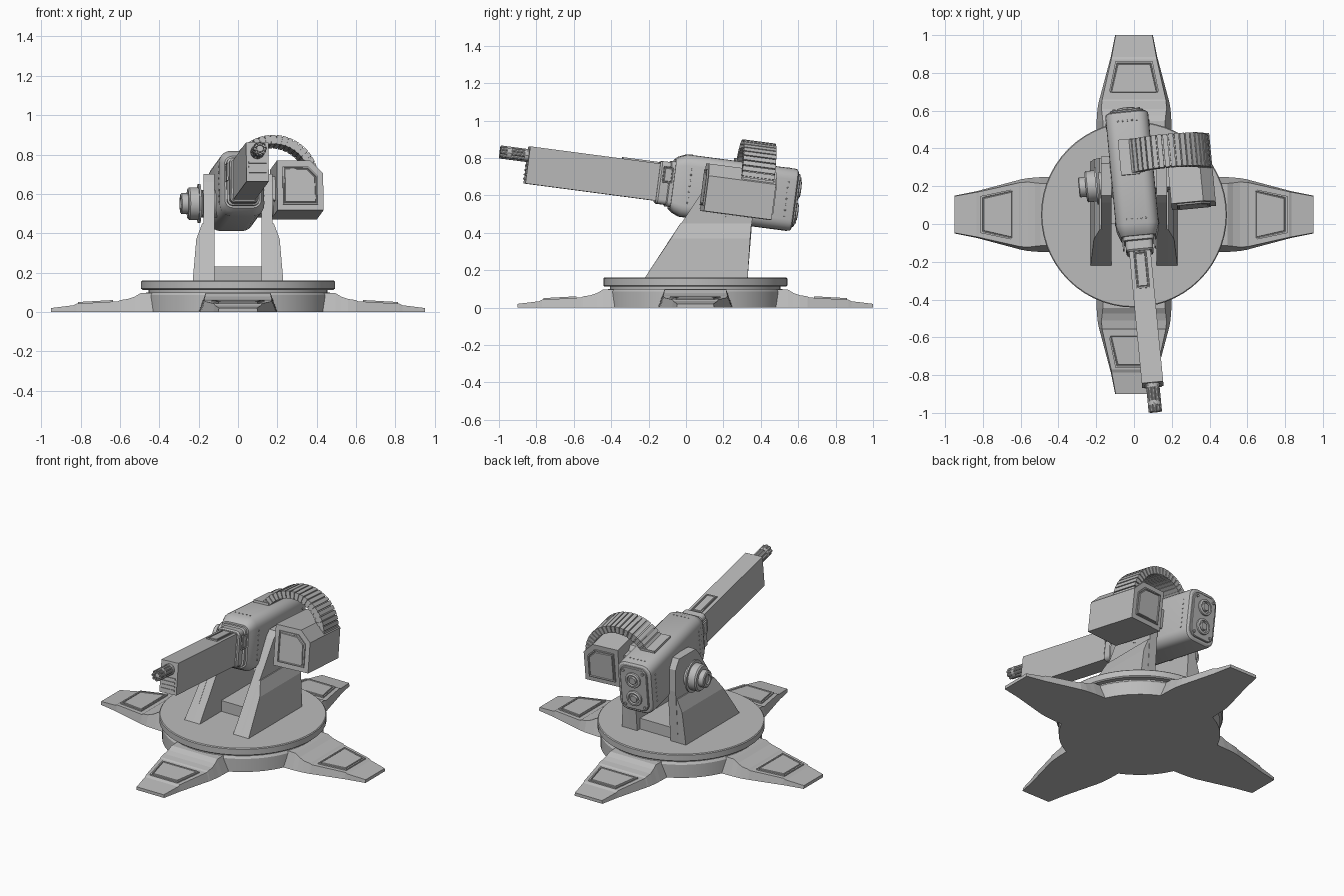
import bpy, bmesh, math
from math import cos, sin, pi, radians
from mathutils import Matrix, Vector

cube = bpy.data.objects.get("Cube")
if cube:
    bpy.data.objects.remove(cube, do_unlink=True)

grey = bpy.data.materials.new("plain_grey")
grey.use_nodes = True
grey.diffuse_color = (0.5, 0.5, 0.5, 1)
grey.node_tree.nodes["Principled BSDF"].inputs["Base Color"].default_value = (0.5, 0.5, 0.5, 1)

BASE = Matrix.Translation((0, 0.05, 0))
GUN = (Matrix.Translation((-0.005, 0.23, 0.62))
       @ Matrix.Rotation(radians(5.5), 4, 'Z') @ Matrix.Rotation(radians(-7.5), 4, 'X'))


def finish(name, bm, matrix=Matrix(), smooth=True):
    bmesh.ops.recalc_face_normals(bm, faces=bm.faces)
    mesh = bpy.data.meshes.new(name)
    bm.to_mesh(mesh)
    bm.free()
    mesh.materials.append(grey)
    ob = bpy.data.objects.new(name, mesh)
    ob.matrix_world = matrix
    bpy.context.collection.objects.link(ob)
    if smooth:
        bpy.ops.object.select_all(action='DESELECT')
        ob.select_set(True)
        bpy.context.view_layer.objects.active = ob
        bpy.ops.object.shade_smooth_by_angle(angle=radians(32))
    return ob


def loft(name, rings, matrix=Matrix(), smooth=True, closed=False):
    """Skin rings of points, capping the ends unless the rings close on themselves."""
    bm = bmesh.new()
    vs = [[bm.verts.new(p) for p in ring] for ring in rings]
    n = len(vs[0])
    pairs = list(zip(vs, vs[1:])) + ([(vs[-1], vs[0])] if closed else [])
    for a, b in pairs:
        for i in range(n):
            j = (i + 1) % n
            bm.faces.new((a[i], a[j], b[j], b[i]))
    if not closed:
        bm.faces.new(vs[0])
        bm.faces.new(vs[-1])
    return finish(name, bm, matrix, smooth)


def rounded(y, w, h, r, seg=5):
    """Rounded rectangle ring across the gun axis."""
    pts = []
    for k, (sx, sz) in enumerate([(1, 1), (-1, 1), (-1, -1), (1, -1)]):
        for i in range(seg + 1):
            a = pi / 2 * (k + i / seg)
            pts.append((sx * (w / 2 - r) + r * cos(a), y, sz * (h / 2 - r) + r * sin(a)))
    return pts


def turned(name, profile, axis, centre, matrix=Matrix(), n=32):
    """Solid of revolution from (radius, distance) pairs along an axis."""
    turn = {'X': Matrix.Rotation(pi / 2, 4, 'Y'), 'Y': Matrix.Rotation(-pi / 2, 4, 'X'),
            'Z': Matrix()}[axis]
    rings = [[(r * cos(2 * pi * i / n), r * sin(2 * pi * i / n), d) for i in range(n)]
             for r, d in profile]
    return loft(name, rings, matrix @ Matrix.Translation(centre) @ turn)


def box(name, lo, hi, matrix=Matrix()):
    rings = [[(lo[0], y, lo[2]), (hi[0], y, lo[2]), (hi[0], y, hi[2]), (lo[0], y, hi[2])]
             for y in (lo[1], hi[1])]
    return loft(name, rings, matrix, False)


def panel(name, pts, out, matrix, rim=0.012, lift=0.008):
    """Raised plate with a grooved border."""
    bm = bmesh.new()
    face = bm.faces.new([bm.verts.new(p) for p in pts])
    out = Vector(out)
    top = bmesh.ops.extrude_face_region(bm, geom=[face])["geom"]
    bmesh.ops.translate(bm, vec=out * lift, verts=[v for v in top if isinstance(v, bmesh.types.BMVert)])
    cap = next(f for f in top if isinstance(f, bmesh.types.BMFace))
    bmesh.ops.recalc_face_normals(bm, faces=bm.faces)
    for inset, shift in ((rim, 0), (0.003, -0.006), (0.004, 0), (0.003, 0.006)):
        bmesh.ops.inset_region(bm, faces=[cap], thickness=inset)
        bmesh.ops.translate(bm, vec=out * shift, verts=cap.verts)
    return finish(name, bm, matrix, False)


# Round base and turntable
turned("base_ring", [(0.475, 0), (0.475, 0.085), (0.465, 0.1), (0.455, 0.1), (0.455, 0.112),
                     (0.485, 0.112), (0.492, 0.118), (0.492, 0.155), (0.487, 0.16)], 'Z', (0, 0, 0), BASE, 56)

# Four splayed legs: distance, half width below, half width above, height
stations = [(0.42, 0.2, 0.165, 0.098), (0.495, 0.198, 0.165, 0.096), (0.525, 0.196, 0.168, 0.078),
            (0.56, 0.193, 0.172, 0.066), (0.6, 0.186, 0.17, 0.06), (0.61, 0.183, 0.168, 0.054),
            (0.82, 0.127, 0.121, 0.042), (0.835, 0.123, 0.118, 0.034), (0.95, 0.1, 0.097, 0.02)]
for i, side in enumerate(("left", "back", "right", "front")):
    m = BASE @ Matrix.Rotation(i * pi / 2, 4, 'Z')
    loft(side + "_leg", [[(d, -b, 0), (d, b, 0), (d, t, z), (d, -t, z)] for d, b, t, z in stations], m, False)
    panel(side + "_leg_panel", [(0.635, -0.135, 0.0525), (0.812, -0.098, 0.0425),
                                (0.812, 0.098, 0.0425), (0.635, 0.135, 0.0525)], (0, 0, 1), m)

# Mirrored support plates with wide feet
for side, s in (("left", 1), ("right", -1)):
    plate = [(-0.22, 0.16), (0.33, 0.16), (0.357, 0.5), (0.357, 0.64), (0.32, 0.7), (0.15, 0.7), (0.115, 0.66)]
    loft(side + "_support", [[(s * x, y, z) for y, z in plate] for x in (0.12, 0.175)], smooth=False)
    inner = [(-0.22, 0.16), (0.33, 0.16), (0.35, 0.45), (-0.03, 0.45)]
    outer = [(-0.22, 0.16), (0.33, 0.16), (0.343, 0.37), (-0.08, 0.37)]
    loft(side + "_support_foot", [[(s * 0.17, y, z) for y, z in inner], [(s * 0.182, y, z) for y, z in inner],
                                  [(s * (0.23 if z < 0.2 else 0.212), y, z) for y, z in outer]], smooth=False)
    turned(side + "_pivot_pin", [(0.07, -0.09), (0.07, 0.09)], 'X', (s * 0.09, 0, -0.07), GUN)
box("cross_block", (-0.12, 0.0, 0.16), (0.12, 0.3, 0.23))

# Pivot cap on the right side
turned("pivot_cap", [(0.1, -0.19), (0.1, -0.2), (0.083, -0.2), (0.083, -0.245), (0.075, -0.253), (0.053, -0.253),
                     (0.053, -0.285), (0.046, -0.29), (0.03, -0.29), (0.028, -0.282)],
       'X', (0, 0, -0.07), GUN)

# Gun housing, collar and barrel shroud
loft("housing", [rounded(*s) for s in [(-0.31, 0.185, 0.265, 0.04), (-0.29, 0.2, 0.3, 0.05),
     (-0.25, 0.228, 0.335, 0.06), (0.33, 0.228, 0.335, 0.06), (0.345, 0.222, 0.329, 0.057),
     (0.352, 0.2, 0.307, 0.046)]], GUN)
loft("collar", [rounded(*s) for s in [(-0.39, 0.13, 0.215, 0.02), (-0.38, 0.145, 0.23, 0.025),
     (-0.335, 0.145, 0.23, 0.025), (-0.33, 0.165, 0.245, 0.03), (-0.25, 0.165, 0.245, 0.03)]], GUN)
box("barrel_shroud", (-0.057, -1.095, -0.1), (0.057, -0.3, 0.1), GUN)
panel("shroud_hatch", [(-0.036, -0.59, 0.1), (0.036, -0.59, 0.1), (0.036, -0.395, 0.1), (-0.036, -0.395, 0.1)],
      (0, 0, 1), GUN, 0.008)
for side, s in (("left", 1), ("right", -1)):
    panel(side + "_collar_panel", [(s * 0.08, -0.372, 0.0), (s * 0.08, -0.315, 0.0),
                                   (s * 0.08, -0.315, 0.09), (s * 0.08, -0.372, 0.09)], (s, 0, 0), GUN, 0.006)
for i in range(4):
    z = -0.08 + i * 0.024
    box("front_slat_%d" % i, (-0.045, -1.101, z), (0.045, -1.09, z + 0.01), GUN)

# Clustered muzzle
turned("muzzle_core", [(0.017, -1.235), (0.017, -1.08)], 'Y', (0, 0, 0.05), GUN, 12)
for i in range(8):
    a = i * pi / 4
    turned("muzzle_tube_%d" % i, [(0.005, -1.23), (0.006, -1.247), (0.0105, -1.247), (0.0105, -1.08)], 'Y',
           (0.025 * cos(a), 0, 0.05 + 0.025 * sin(a)), GUN, 10)
for i, d in enumerate((-1.2, -1.105)):
    turned("muzzle_band_%d" % i, [(0.035, d - 0.012), (0.035, d + 0.012)], 'Y', (0, 0, 0.05), GUN, 20)

# Rear plate with two round ports
loft("rear_plate", [rounded(0.345, 0.18, 0.285, 0.045), rounded(0.36, 0.18, 0.285, 0.045),
                    rounded(0.364, 0.172, 0.277, 0.041)], GUN)
for i, z in enumerate((-0.062, 0.062)):
    turned("rear_port_%d" % i, [(0.05, 0.355), (0.05, 0.375), (0.044, 0.379), (0.036, 0.379), (0.034, 0.368),
                                (0.024, 0.368), (0.022, 0.38)], 'Y', (0, 0, z), GUN, 24)
    for s in (-1, 1):
        turned("rear_bolt", [(0.009, 0.355), (0.009, 0.371)], 'Y', (s * 0.065, 0, z * 1.85), GUN, 8)

# Rivet rows around the housing ends
for y in (-0.225, 0.3):
    for s in (-1, 1):
        for i in range(7):
            z = -0.09 + 0.03 * i
            turned("side_rivet", [(0.005, 0), (0.004, s * 0.003)], 'X', (s * 0.114, y, z), GUN, 6)
    for i in range(5):
        turned("top_rivet", [(0.005, 0), (0.004, 0.003)], 'Z', (-0.05 + 0.025 * i, y, 0.1675), GUN, 6)

# Ammunition box with a chamfered outer corner
section = [(0.19, -0.125), (0.425, -0.125), (0.425, 0.065), (0.36, 0.13), (0.19, 0.13)]
loft("ammo_box", [[(x, y, z) for x, z in section] for y in (-0.16, 0.205)], GUN, False)
mid = Vector((0.307, 0.0))
trim = [(mid.x + (x - mid.x) * 0.76, mid.y + (z - mid.y) * 0.76) for x, z in section]
for side, y, s in (("front", -0.16, -1), ("back", 0.205, 1)):
    panel(side + "_box_panel", [(x, y, z) for x, z in trim], (0, s, 0), GUN, 0.008)
box("box_bracket", (0.1, -0.06, -0.06), (0.2, 0.14, 0.06), GUN)

# Curved ammunition belt made of overlapping links
links = 22
def belt_ring(a, inner, outer, y0, y1):
    return [(0.19 + r * cos(a), y, 0.055 + r * sin(a)) for r, y in
            ((inner, y0), (outer, y0), (outer, y1), (inner, y1))]

loft("belt_strip", [belt_ring(radians(172 * i / 32), 0.188, 0.222, 0.025, 0.187) for i in range(33)], GUN)
for i in range(links):
    a = radians(172) * (i + 0.1) / links
    b = radians(172) * (i + 0.9) / links
    loft("belt_link_%d" % i, [belt_ring(t, 0.184, 0.23, 0.018, 0.194) for t in (a, b)], GUN, False)
box("belt_feed", (-0.06, 0.01, 0.15), (0.04, 0.2, 0.182), GUN)
